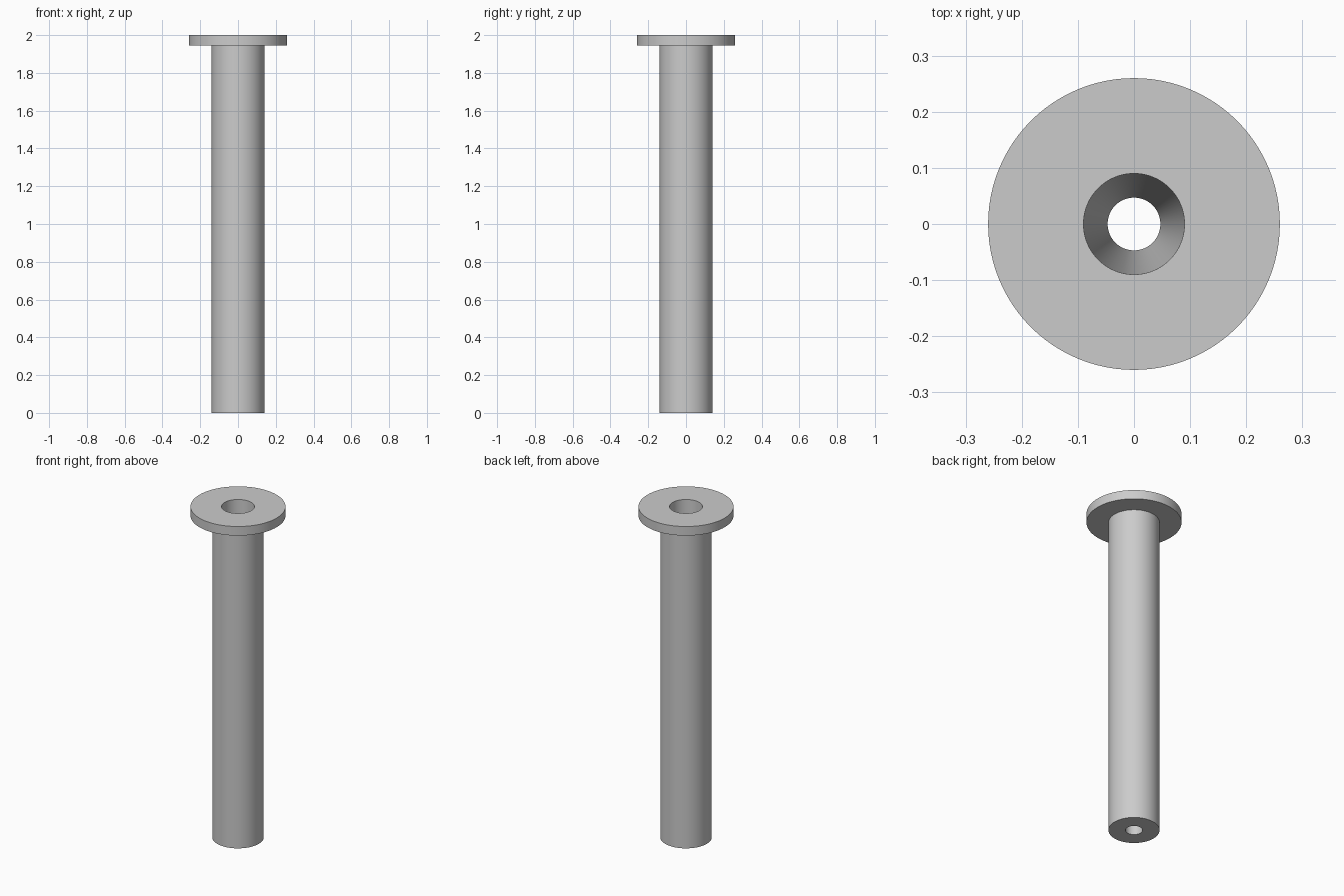
import bpy
import bmesh
import math

cube = bpy.data.objects.get("Cube")
if cube:
    bpy.data.objects.remove(cube, do_unlink=True)

# Plain grey material
grey = bpy.data.materials.new("grey")
grey.use_nodes = True
colour = (0.6, 0.6, 0.6, 1)
grey.diffuse_color = colour
grey.node_tree.nodes["Principled BSDF"].inputs["Base Color"].default_value = colour


def lathe(name, profile, steps=96):
    """Spin a closed (radius, height) outline round the z axis."""
    bm = bmesh.new()
    verts = [bm.verts.new((r, 0, z)) for r, z in profile]
    edges = [bm.edges.new((verts[i - 1], v)) for i, v in enumerate(verts)]
    bmesh.ops.spin(bm, geom=verts + edges, axis=(0, 0, 1), cent=(0, 0, 0),
                   angle=math.tau, steps=steps, use_merge=True)
    bmesh.ops.remove_doubles(bm, verts=bm.verts, dist=1e-5)
    bmesh.ops.recalc_face_normals(bm, faces=bm.faces)
    mesh = bpy.data.meshes.new(name)
    bm.to_mesh(mesh)
    bm.free()
    mesh.materials.append(grey)
    obj = bpy.data.objects.new(name, mesh)
    bpy.context.collection.objects.link(obj)
    bpy.ops.object.select_all(action="DESELECT")
    obj.select_set(True)
    bpy.context.view_layer.objects.active = obj
    bpy.ops.object.shade_smooth_by_angle(angle=math.radians(30))
    return obj


# Flanged sleeve: tapered bore, straight shank and flat collar in one outline
height = 2.0
collar_bottom = 1.945
shank_radius, collar_radius = 0.14, 0.26
bore_bottom, bore_top = 0.047, 0.09

lathe("flanged_sleeve", [
    (bore_bottom, 0),
    (shank_radius, 0),
    (shank_radius, collar_bottom),
    (collar_radius, collar_bottom),
    (collar_radius, height),
    (bore_top, height),
])
